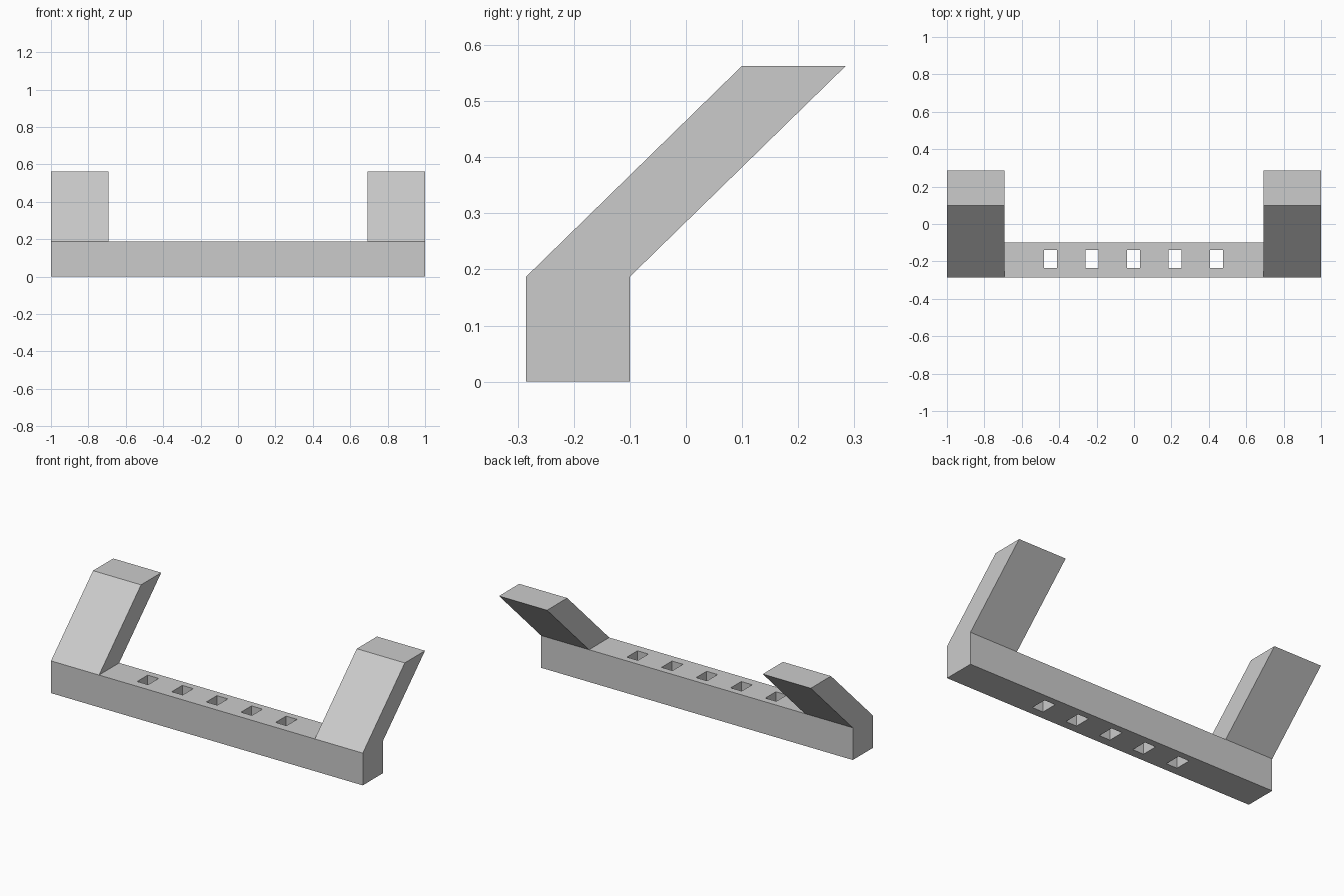
import bpy
import bmesh
from math import radians
from mathutils import Vector

cube = bpy.data.objects.get("Cube")
if cube:
    bpy.data.objects.remove(cube, do_unlink=True)

# One plain grey for the whole bracket
GREY = (0.6, 0.6, 0.6, 1)
grey = bpy.data.materials.new("plain grey")
grey.use_nodes = True
grey.diffuse_color = GREY
grey.node_tree.nodes["Principled BSDF"].inputs["Base Color"].default_value = GREY

BAR_HEIGHT = 0.187
ARM_INNER = 0.692
ARM_RISE = Vector((0, 0.385, 0.376))
HOLE_WIDTH = 0.07
hole_centres = [-0.003 + 0.222 * i for i in range(-2, 3)]
hole_edges = [c + s * HOLE_WIDTH / 2 for c in hole_centres for s in (-1, 1)]
xs = [-1, -ARM_INNER] + hole_edges + [ARM_INNER, 1]
ys = [-0.285, -0.235, -0.139, -0.1]

# Plan of the bar, leaving out the cells of the five holes
bm = bmesh.new()
grid = [[bm.verts.new((x, y, 0)) for y in ys] for x in xs]
for i in range(len(xs) - 1):
    for j in range(len(ys) - 1):
        middle = (xs[i] + xs[i + 1]) / 2
        in_hole = j == 1 and any(abs(middle - c) < HOLE_WIDTH / 2 for c in hole_centres)
        if not in_hole:
            bm.faces.new((grid[i][j], grid[i + 1][j], grid[i + 1][j + 1], grid[i][j + 1]))


def raise_faces(faces, offset, keep):
    """Extrude faces along an offset and return the raised faces."""
    result = bmesh.ops.extrude_face_region(bm, geom=faces, use_keep_orig=keep)["geom"]
    verts = [g for g in result if isinstance(g, bmesh.types.BMVert)]
    bmesh.ops.translate(bm, verts=verts, vec=offset)
    return [g for g in result if isinstance(g, bmesh.types.BMFace)]


# Thickness of the bar
top = raise_faces(bm.faces[:], Vector((0, 0, BAR_HEIGHT)), True)

# Slanted arm at each end
for side in (-1, 1):
    end = [f for f in top if f.calc_center_median().x * side > ARM_INNER]
    raise_faces(end, ARM_RISE, False)

# Merge flat areas and finish
bmesh.ops.dissolve_limit(bm, angle_limit=radians(1), verts=bm.verts[:], edges=bm.edges[:])
bmesh.ops.recalc_face_normals(bm, faces=bm.faces[:])
mesh = bpy.data.meshes.new("bar_with_slanted_arms")
bm.to_mesh(mesh)
bm.free()
mesh.materials.append(grey)
bracket = bpy.data.objects.new("bar_with_slanted_arms", mesh)
bpy.context.collection.objects.link(bracket)
